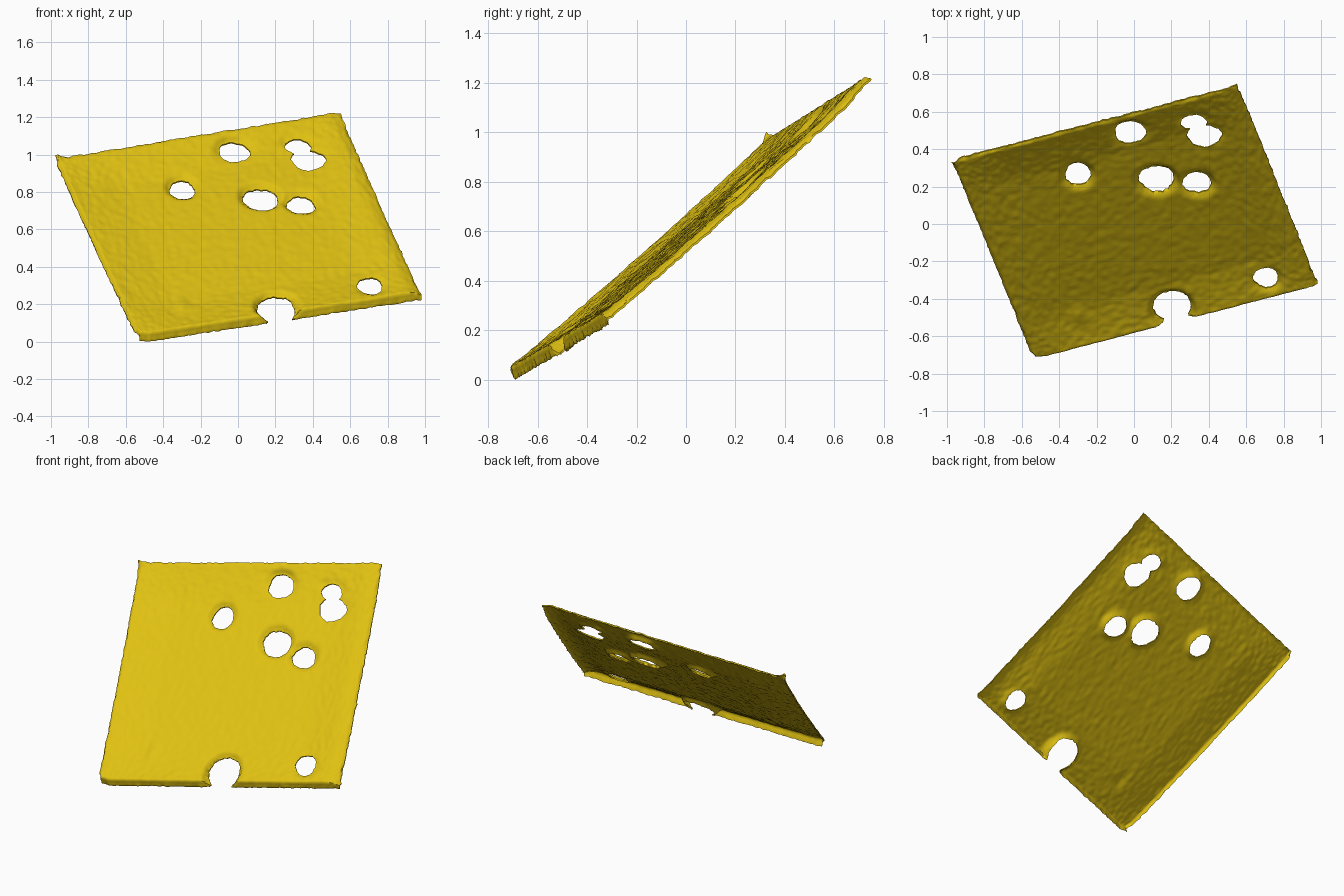
import bpy, bmesh, math, random
from mathutils import Vector, noise

if "Cube" in bpy.data.objects:
    bpy.data.objects.remove(bpy.data.objects["Cube"])

random.seed(4)
T = 0.008                                   # skin thickness

# Corners of the sheet: top left, top right, bottom right, bottom left
A, B = Vector((-.975, .335, 1.005)), Vector((.55, .732, 1.255))
C, D = Vector((.985, -.345, .285)), Vector((-.535, -.742, .052))
N = (C - D).cross(A - D).normalized()       # faces up and forward

# Holes seen from above: x, y, half width, half height, depth of the rim
HOLES = [(-.02, .495, .083, .056, .036), (.32, .548, .070, .038, .03),
         (.375, .475, .092, .056, .034), (-.30, .273, .068, .054, .060),
         (.12, .248, .093, .063, .062), (.335, .228, .076, .050, .060),
         (.705, -.285, .067, .048, .030), (.205, -.440, .100, .082, .055),
         (.23, -.55, .075, .100, .055)]


def lift(x, y):
    """Point of the slice plane above x, y."""
    return Vector((x, y, D.z - (N.x * (x - D.x) + N.y * (y - D.y)) / N.z))


def bell(d, width):
    return math.exp(-(d / width) ** 2)


def centre(h):
    """Hole centre moved back along the normal onto the plane."""
    return h[0] + N.x * h[4], h[1] + N.y * h[4]


def rim_lip(p, sag):
    """How far the skin is turned back around the holes."""
    best = 0
    for h in HOLES:
        cx, cy = centre(h)
        d = (math.hypot((p.x - cx) / h[2], (p.y - cy) / h[3]) - 1) * h[3]
        best = max(best, (h[4] - sag) * bell(max(d, 0), .015))
    return best


def ease(t):
    """Crowds grid rows near the borders."""
    return .4 * t + .6 * (.5 - .5 * math.cos(math.pi * t))


def make_object(name, bm, mat=None):
    bmesh.ops.recalc_face_normals(bm, faces=bm.faces)
    me = bpy.data.meshes.new(name)
    bm.to_mesh(me)
    bm.free()
    ob = bpy.data.objects.new(name, me)
    bpy.context.collection.objects.link(ob)
    if mat:
        me.materials.append(mat)
    return ob


yellow = bpy.data.materials.new("cheese yellow")
yellow.diffuse_color = (.74, .53, .006, 1)
yellow.use_nodes = True
yellow.node_tree.nodes["Principled BSDF"].inputs["Base Color"].default_value = yellow.diffuse_color

# Slice: sagging thin sheet with turned-back borders and hole rims
bm = bmesh.new()
bmesh.ops.create_grid(bm, x_segments=140, y_segments=110, size=.5)
for v in bm.verts:
    s, t = ease(v.co.x + .5), ease(v.co.y + .5)
    p = (D * (1 - s) + C * s) * (1 - t) + (A * (1 - s) + B * s) * t
    # dished sheet, shallower along the borders
    inside = min(1, 7 * s * (1 - s)) * min(1, 7 * t * (1 - t))
    sag = .036 * inside + .012 * (1 - inside) * 4 * t * (1 - t)
    # borders: bottom, right, left, top
    border = max(.045 * bell(t, .008), .020 * bell(1 - s, .030) + .010 * bell(1 - s, .006),
                 .018 * bell(s, .006), .008 * bell(1 - t, .008))
    border *= 1 - .4 * bell(math.hypot(1 - s, 1 - t), .06)
    sag += max(border, rim_lip(p, sag))
    # dimple and curled corner
    sag -= .012 * bell(math.hypot(p.x + .3, p.y + .5), .035)
    sag -= .030 * bell(math.hypot(s, 1 - t), .020)
    # rounded bottom left corner
    p += (C - D + A - D) * .010 * bell(math.hypot(s, t), .03)
    # bumpy surface and ragged border
    bump = noise.noise(p * 30) * .004 + noise.noise(p * 55) * .002
    rag = noise.noise_vector(p * 40) * .006 if min(s, t, 1 - s, 1 - t) < .004 else Vector()
    v.co = p - N * (sag + bump) + rag
ret = bmesh.ops.extrude_face_region(bm, geom=bm.faces[:])
for v in [g for g in ret["geom"] if isinstance(g, bmesh.types.BMVert)]:
    v.co -= N * T
plate = make_object("cheese_slice", bm, yellow)

# Hole cutters: irregular oval prisms along the slice normal
cutters = []
for i, h in enumerate(HOLES):
    bm = bmesh.new()
    cx, cy = centre(h)
    ph = random.uniform(0, 6)
    ring = []
    for k in range(36):
        a = k * math.tau / 36
        r = 1 + .04 * math.sin(3 * a + ph) + random.uniform(-.04, .04)
        ring.append(lift(cx + h[2] * r * math.cos(a), cy + (h[3] + .004) * r * math.sin(a)))
    lo = [bm.verts.new(p - N * .2) for p in ring]
    hi = [bm.verts.new(p + N * .2) for p in ring]
    bm.faces.new(lo)
    bm.faces.new(hi)
    for k in range(36):
        j = (k + 1) % 36
        bm.faces.new((lo[k], lo[j], hi[j], hi[k]))
    cutter = make_object(f"hole_cutter_{i}", bm)
    cutter.hide_render = True
    cutters.append(cutter)
    mod = plate.modifiers.new("hole", "BOOLEAN")
    mod.operation, mod.solver, mod.object = "DIFFERENCE", "EXACT", cutter

# Apply the cuts
dg = bpy.context.evaluated_depsgraph_get()
cut = bpy.data.meshes.new_from_object(plate.evaluated_get(dg))
plate.modifiers.clear()
plate.data = cut
for ob in cutters:
    bpy.data.objects.remove(ob)

# Stand it on the ground
low = min(v.co.z for v in cut.vertices)
for v in cut.vertices:
    v.co.z -= low
cut.materials.clear()
cut.materials.append(yellow)

bpy.context.view_layer.objects.active = plate
plate.select_set(True)
bpy.ops.object.shade_smooth_by_angle(angle=math.radians(50))
